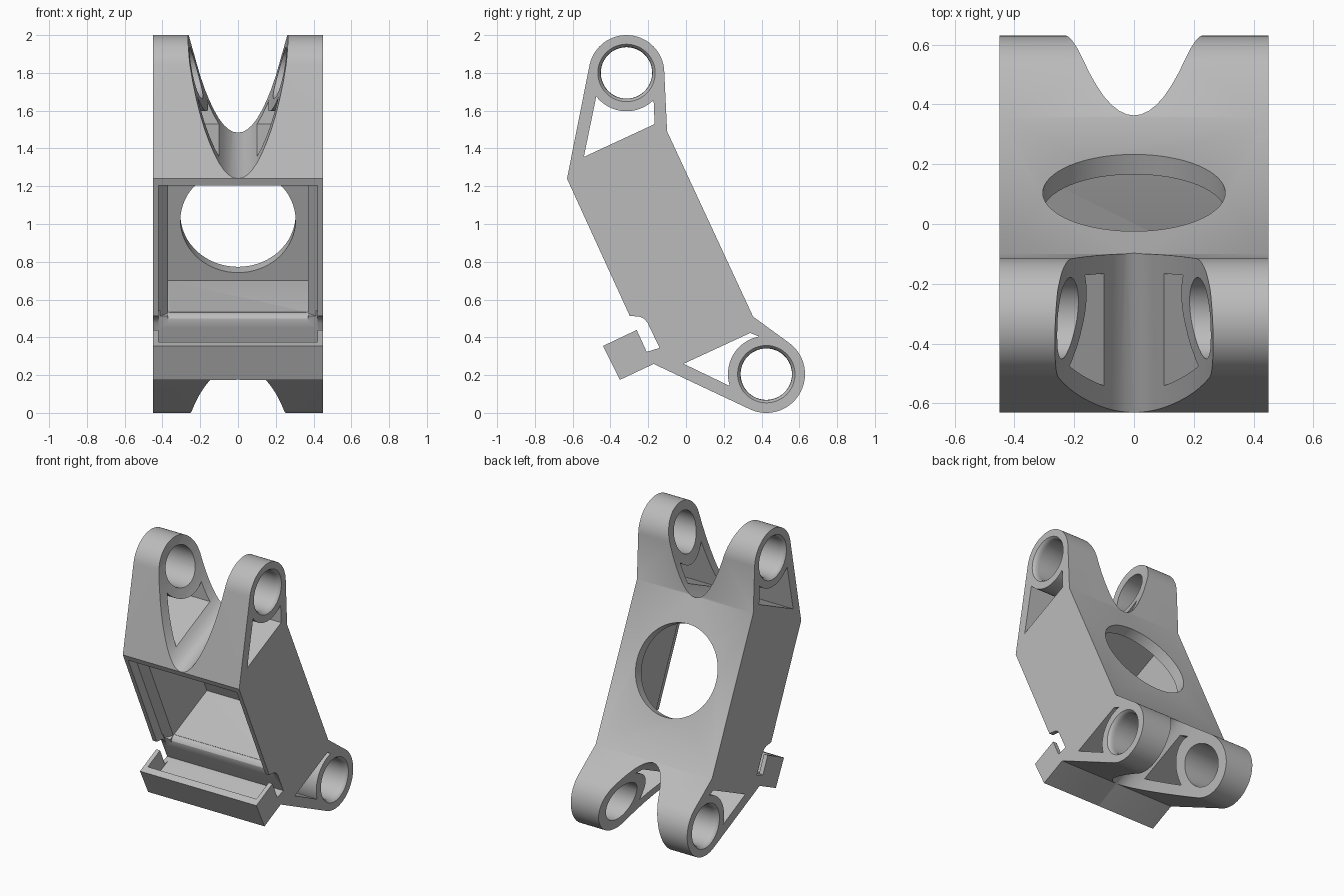
import bpy, bmesh, math
from mathutils import Vector

if "Cube" in bpy.data.objects:
    bpy.data.objects.remove(bpy.data.objects["Cube"], do_unlink=True)

HALF = 0.45                      # half width of the bracket
TILT = math.atan2(0.417, 0.909)  # lean of the body
S, C = math.sin(TILT), math.cos(TILT)
TOP_EYE, LOW_EYE = (-0.315, 1.8), (0.425, 0.205)

grey = bpy.data.materials.new("plain_grey")
grey.use_nodes = True
grey.diffuse_color = (0.5, 0.5, 0.5, 1)
grey.node_tree.nodes["Principled BSDF"].inputs["Base Color"].default_value = (0.5, 0.5, 0.5, 1)


def leaning(x, u, v):
    """Body frame: u runs down the body, v runs from front to back."""
    return Vector((x, -0.63 + S * u + C * v, 1.24 - C * u + S * v))


def along_x(a, b, t):
    return Vector((t, a, b))


def across_body(a, b, t):
    return leaning(t, a, b)


def through_body(a, b, t):
    return leaning(a, b, t)


def down_body(a, b, t):
    return leaning(a, t, b)


def arc(centre, radius, start, end, steps):
    angles = [math.radians(start + (end - start) * i / steps) for i in range(steps + 1)]
    return [(centre[0] + radius * math.cos(a), centre[1] + radius * math.sin(a)) for a in angles]


def loft(name, sections, place):
    """Solid through matching outlines, each given with its position."""
    bm = bmesh.new()
    rings = [[bm.verts.new(place(a, b, t)) for a, b in pts] for pts, t in sections]
    n = len(rings[0])
    for low, high in zip(rings, rings[1:]):
        for i in range(n):
            j = (i + 1) % n
            bm.faces.new((low[i], low[j], high[j], high[i]))
    bm.faces.new(rings[0])
    bm.faces.new(rings[-1])
    bmesh.ops.recalc_face_normals(bm, faces=bm.faces)
    mesh = bpy.data.meshes.new(name)
    bm.to_mesh(mesh)
    bm.free()
    obj = bpy.data.objects.new(name, mesh)
    bpy.context.collection.objects.link(obj)
    return obj


def prism(name, pts, start, end, place):
    return loft(name, [(pts, start), (pts, end)], place)


def mirrored(half):
    return half + [(-x, y) for x, y in reversed(half) if x > 0]


# Side outline: two eyes, leaning body and clip bar at the front foot
outline = [(-0.63, 1.24)]
outline += arc(TOP_EYE, 0.2, 169, 2, 40)
outline += [(-0.1, 1.49), (0.355, 0.51)]
outline += arc(LOW_EYE, 0.205, 54, -115, 40)
outline += [(-0.171, 0.259), (-0.35, 0.175), (-0.44, 0.354), (-0.261, 0.439),
            (-0.208, 0.323), (-0.14, 0.344), (-0.203, 0.476), (-0.22, 0.497),
            (-0.245, 0.509), (-0.298, 0.514)]
bracket = prism("link_bracket", outline, -HALF, HALF, along_x)
bracket.data.materials.append(grey)

cutters = []

# Deep cavity open to the front, with a rounded sill
cavity = [(0.045, -0.1), (0.045, 0.516), (0.83, 0.516), (0.83, 0.115),
          (0.836, 0.092), (0.85, 0.076), (0.872, 0.069), (0.872, -0.1)]
cutters.append(prism("cavity", cavity, -0.37, 0.37, across_body))

# Stepped, chamfered rebate round the opening
rebate = mirrored([(0.42, -0.1), (0.42, 0.065), (0.36, 0.115)])
cutters.append(prism("rebate", rebate, 0.04, 0.832, down_body))

# Channel behind the clip bar lip
channel = [(0.8, -0.147), (0.8, 0.07), (1.015, 0.07), (1.015, -0.147)]
cutters.append(prism("clip_channel", channel, -0.42, 0.42, across_body))

# Round window in the back wall
cutters.append(prism("window", arc((0, 0.479), 0.305, 0, 354.375, 63), 0.4, 0.75, through_body))

# Curved saddles that split each end into two lugs
curve = [(0, 0), (0.025, 0.004), (0.05, 0.017), (0.075, 0.038), (0.1, 0.068),
         (0.125, 0.108), (0.15, 0.156), (0.175, 0.212), (0.2, 0.28), (0.22, 0.346),
         (0.24, 0.425), (0.255, 0.5), (0.265, 0.58), (0.268, 0.9)]
for name, base, sign in (("top_saddle", 0, -1), ("low_saddle", 1.083, 1)):
    pts = mirrored([(x, base + sign * d) for x, d in curve])
    cutters.append(prism(name, pts, -0.3, 1.1, through_body))

# Lightening slots beside the eyes
top_slot = arc(TOP_EYE, 0.203, 218, 315, 20) + [(-0.166, 1.529), (-0.541, 1.355)]
low_slot = arc(LOW_EYE, 0.203, 101, 198, 20) + [(-0.013, 0.26), (0.34, 0.423)]
for name, pts in (("top_slot", top_slot), ("low_slot", low_slot)):
    cutters.append(prism(name, pts, -0.6, 0.6, along_x))

# Pin holes with rounded mouths
flare = [(0.152, 0.47), (0.152, 0.45), (0.143, 0.44), (0.138, 0.428), (0.136, 0.41)]
stations = [(r, -x) for r, x in flare] + [(r, x) for r, x in reversed(flare)]
for name, eye in (("top_pin_hole", TOP_EYE), ("low_pin_hole", LOW_EYE)):
    rings = [(arc(eye, r, 0, 352.5, 47), x) for r, x in stations]
    cutters.append(loft(name, rings, along_x))

# Carve the solid, then drop the cutters
bpy.context.view_layer.objects.active = bracket
bracket.select_set(True)
for cutter in cutters:
    cutter.hide_render = True
    mod = bracket.modifiers.new(cutter.name, "BOOLEAN")
    mod.operation = "DIFFERENCE"
    mod.solver = "EXACT"
    mod.object = cutter
    bpy.ops.object.modifier_apply(modifier=mod.name)
    bpy.data.objects.remove(cutter, do_unlink=True)

bpy.ops.object.shade_smooth_by_angle(angle=math.radians(30))
